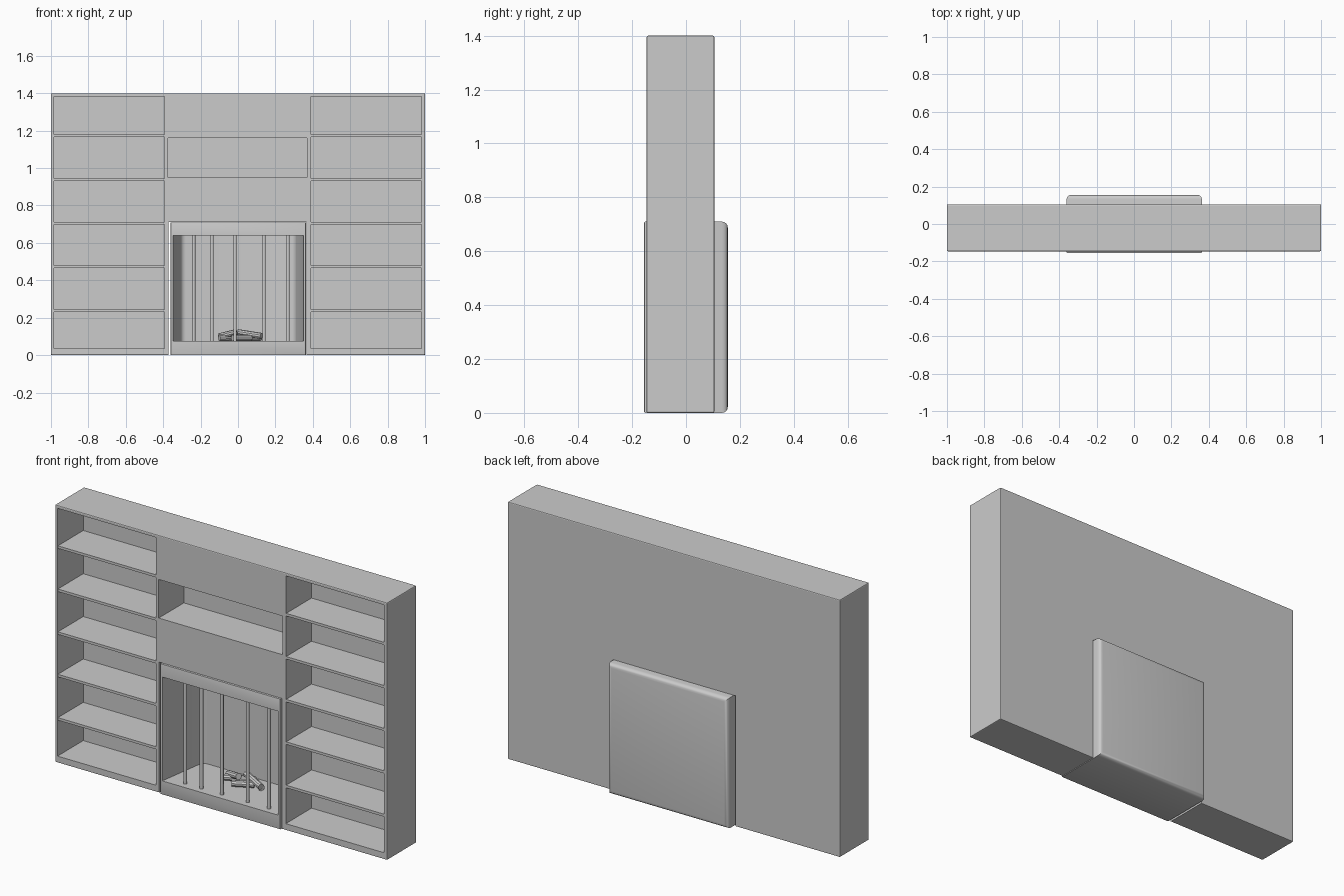
import bpy, bmesh, math
from mathutils import Vector

if "Cube" in bpy.data.objects:
    bpy.data.objects.remove(bpy.data.objects["Cube"])


def add_box(bm, x0, x1, y0, y1, z0, z1):
    """Add a box to a bmesh and return its vertices."""
    verts = bmesh.ops.create_cube(bm, size=1)["verts"]
    for v in verts:
        v.co = Vector((x1 if v.co.x > 0 else x0,
                       y1 if v.co.y > 0 else y0,
                       z1 if v.co.z > 0 else z0))
    return verts


def finish(bm, name, smooth=True):
    bmesh.ops.recalc_face_normals(bm, faces=bm.faces[:])
    mesh = bpy.data.meshes.new(name)
    bm.to_mesh(mesh)
    bm.free()
    ob = bpy.data.objects.new(name, mesh)
    bpy.context.collection.objects.link(ob)
    bpy.context.view_layer.objects.active = ob
    bpy.ops.object.select_all(action='DESELECT')
    ob.select_set(True)
    if smooth:
        bpy.ops.object.shade_smooth_by_angle(angle=math.radians(35))
    return ob


def carve(ob, cutter):
    """Subtract the cutter from the object, then remove it."""
    cutter.hide_render = True
    mod = ob.modifiers.new("carve", 'BOOLEAN')
    mod.operation = 'DIFFERENCE'
    mod.solver = 'EXACT'
    mod.object = cutter
    bpy.context.view_layer.objects.active = ob
    bpy.ops.object.modifier_apply(modifier=mod.name)
    bpy.data.objects.remove(cutter)


def cylinder(name, start, end, radius, sides):
    start, end = Vector(start), Vector(end)
    axis = end - start
    bm = bmesh.new()
    bmesh.ops.create_cone(bm, cap_ends=True, segments=sides,
                          radius1=radius, radius2=radius, depth=axis.length)
    bm.transform(axis.to_track_quat('Z', 'Y').to_matrix().to_4x4())
    bmesh.ops.translate(bm, verts=bm.verts, vec=(start + end) / 2)
    return finish(bm, name)


# Wall unit block with softened outer edges
FRONT, BACK = -0.146, 0.105
bm = bmesh.new()
add_box(bm, -1, 1, FRONT, BACK, 0, 1.4)
bmesh.ops.bevel(bm, geom=bm.edges[:], offset=0.005, segments=2,
                profile=0.5, affect='EDGES')
wall_unit = finish(bm, "wall_unit", smooth=False)

# Recesses: two shelf columns, centre niche and fireplace opening
bm = bmesh.new()
for x0, x1 in ((-0.984, -0.392), (0.390, 0.982)):
    add_box(bm, x0, x1, FRONT - 0.1, 0.075, 0.036, 1.384)
add_box(bm, -0.375, 0.37, FRONT - 0.1, 0.07, 0.95, 1.16)
add_box(bm, -0.372, 0.367, -0.4, 0.4, -0.1, 0.711)
carve(wall_unit, finish(bm, "recess_cutter", smooth=False))

# Shelf boards, slightly set back from the front edge
for side, x0, x1 in (("left", -0.986, -0.39), ("right", 0.388, 0.984)):
    for i, z in enumerate((0.237, 0.473, 0.704, 0.937, 1.172)):
        bm = bmesh.new()
        add_box(bm, x0, x1, FRONT + 0.003, 0.078, z - 0.007, z + 0.007)
        finish(bm, f"shelf_{side}_{i + 1}", smooth=False)

# Firebox shell, rounded at the back
bm = bmesh.new()
add_box(bm, -0.36, 0.363, -0.155, 0.155, 0, 0.71)
back = [e for e in bm.edges if all(v.co.y > 0 for v in e.verts)]
bmesh.ops.bevel(bm, geom=back, offset=0.022, segments=4,
                profile=0.5, affect='EDGES')
front = [e for e in bm.edges if all(v.co.y < -0.15 for v in e.verts)]
bmesh.ops.bevel(bm, geom=front, offset=0.004, segments=2,
                profile=0.5, affect='EDGES')
firebox = finish(bm, "firebox")

# Firebox cavity, narrowing to rounded back corners
bm = bmesh.new()
add_box(bm, -0.354, 0.357, -0.2, 0.135, 0.075, 0.64)
for v in bm.verts:
    if v.co.y > 0:
        v.co.x += math.copysign(0.05, -v.co.x)
corners = [e for e in bm.edges
           if all(v.co.y > 0 for v in e.verts)
           and abs(e.verts[0].co.z - e.verts[1].co.z) > 0.1]
bmesh.ops.bevel(bm, geom=corners, offset=0.025, segments=4,
                profile=0.5, affect='EDGES')
carve(firebox, finish(bm, "cavity_cutter"))
bpy.context.view_layer.objects.active = firebox
firebox.select_set(True)
bpy.ops.object.shade_smooth_by_angle(angle=math.radians(35))

# Vertical guard bars
for i, x in enumerate((-0.237, -0.139, -0.016, 0.139, 0.267)):
    cylinder(f"guard_bar_{i + 1}", (x, -0.115, 0.07), (x, -0.115, 0.645),
             0.009, 16)

# Pile of logs
logs = (((-0.10, 0.03, 0.092), (0.02, 0.075, 0.095)),
        ((-0.03, -0.01, 0.092), (0.07, 0.04, 0.092)),
        ((0.03, 0.09, 0.092), (0.12, 0.03, 0.092)),
        ((-0.10, 0.06, 0.10), (-0.01, 0.02, 0.122)),
        ((0.0, 0.07, 0.122), (0.125, 0.02, 0.102)))
for i, (a, b) in enumerate(logs):
    cylinder(f"log_{i + 1}", a, b, 0.017, 10)
